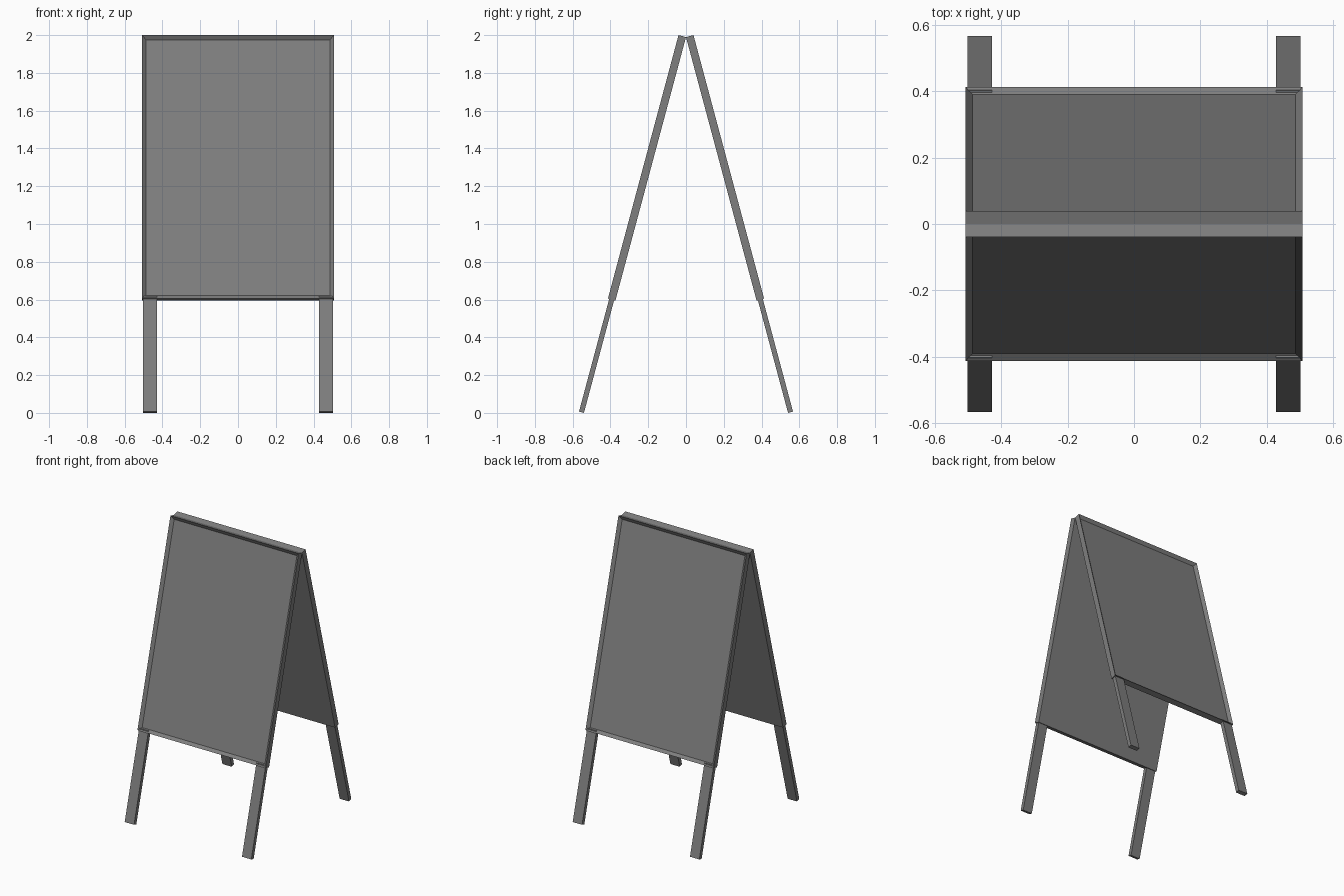
import bpy, bmesh, math
from mathutils import Matrix, Vector

if "Cube" in bpy.data.objects:
    bpy.data.objects.remove(bpy.data.objects["Cube"])

TILT = math.radians(15)
TOP_Z = 1.9894      # height of the inner top edge where the boards meet
THICK = 0.041
BOARD_LEN = 1.444
LEG_END = 2.0615
RIM = 0.03
RECESS = 0.018

grey = bpy.data.materials.new("plain grey")
grey.use_nodes = True
colour = (0.21, 0.21, 0.21, 1)
grey.diffuse_color = colour
grey.node_tree.nodes["Principled BSDF"].inputs["Base Color"].default_value = colour


def box(lo, hi):
    """bmesh box between two corners"""
    lo, hi = Vector(lo), Vector(hi)
    bm = bmesh.new()
    size = Matrix.Diagonal((hi - lo).to_4d())
    bmesh.ops.create_cube(bm, size=1, matrix=Matrix.Translation((lo + hi) / 2) @ size)
    return bm


def finish(bm, name, matrix):
    bmesh.ops.transform(bm, matrix=matrix, verts=bm.verts)
    bmesh.ops.recalc_face_normals(bm, faces=bm.faces)
    mesh = bpy.data.meshes.new(name)
    bm.to_mesh(mesh)
    bm.free()
    mesh.materials.append(grey)
    bpy.context.collection.objects.link(bpy.data.objects.new(name, mesh))


for side, turn in (("front", 0), ("back", math.pi)):
    # each half hangs from the ridge and leans outwards
    place = (Matrix.Rotation(turn, 4, "Z") @ Matrix.Translation((0, 0, TOP_Z))
             @ Matrix.Rotation(-TILT, 4, "X"))

    # board with a raised rim around a recessed panel
    bm = box((-0.508, -THICK, -BOARD_LEN), (0.508, 0, 0))
    bm.normal_update()
    face = min(bm.faces, key=lambda f: f.normal.y)
    bmesh.ops.inset_region(bm, faces=[face], thickness=RIM)
    for v in face.verts:
        v.co.y += RECESS
    finish(bm, side + "_board", place)

    # two legs below the board
    for hand, s in (("left", 1), ("right", -1)):
        xs = sorted((s * 0.428, s * 0.502))
        bm = box((xs[0], -0.034, -LEG_END), (xs[1], -0.007, -BOARD_LEN + 0.015))
        across = hand if turn == 0 else {"left": "right", "right": "left"}[hand]
        finish(bm, f"{side}_{across}_leg", place)
